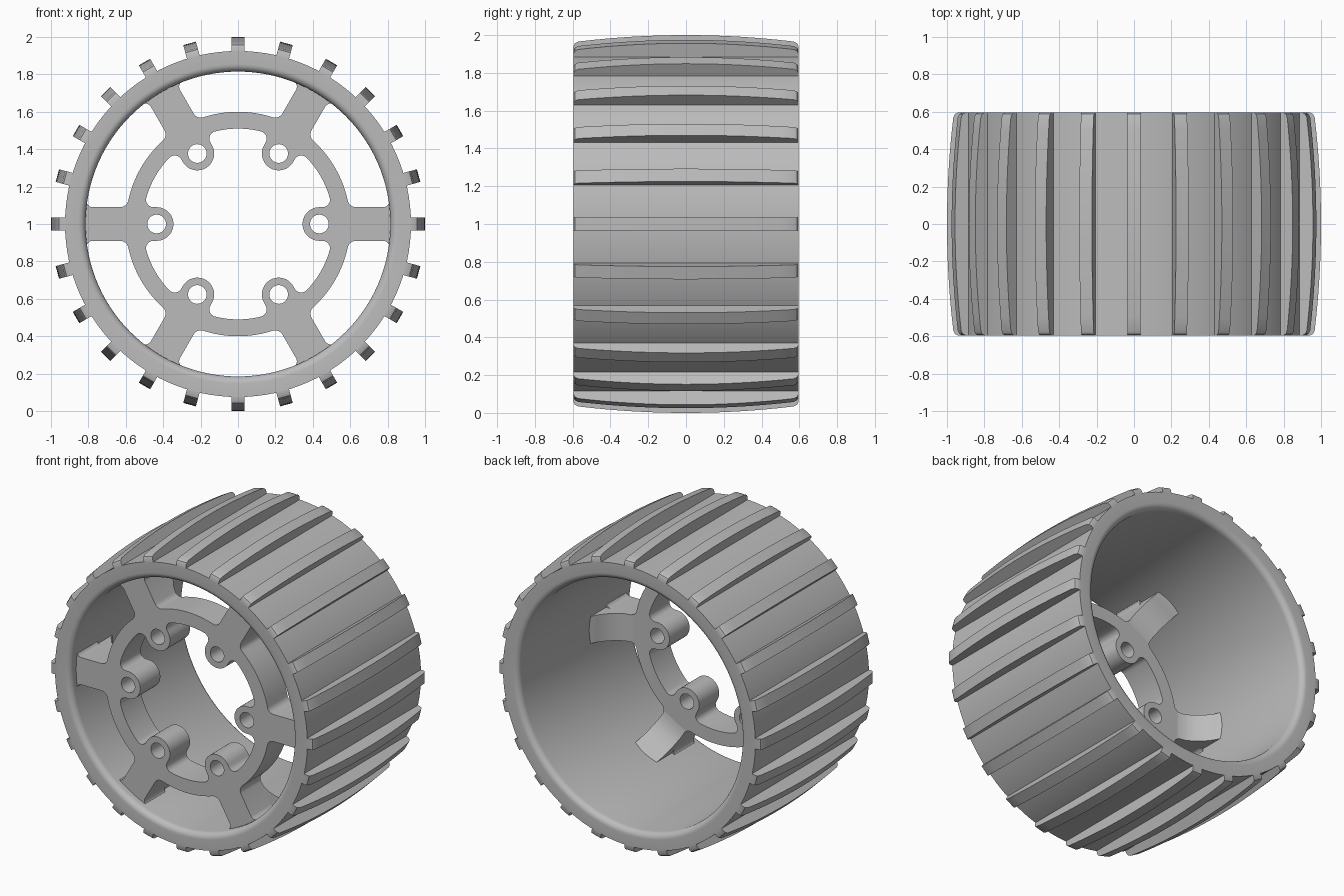
import bpy, bmesh, math
from mathutils import Matrix, Vector

cube = bpy.data.objects.get("Cube")
if cube:
    bpy.data.objects.remove(cube, do_unlink=True)

CENTRE = Vector((0, 0, 1))
HALF_W = 0.595            # half width of the wheel along y
R_OUT, R_IN = 0.925, 0.815
HUB_FRONT, HUB_BACK = -0.53, -0.32
H = 0.09                  # half width of spokes, radius of bosses

grey = bpy.data.materials.new("plain_grey")
grey.use_nodes = True
grey.diffuse_color = (0.5, 0.5, 0.5, 1)
grey.node_tree.nodes["Principled BSDF"].inputs["Base Color"].default_value = (0.5, 0.5, 0.5, 1)


def finish(obj, angle=35):
    """Apply the material and smooth shading with sharp edges."""
    obj.data.materials.clear()
    obj.data.materials.append(grey)
    bpy.ops.object.select_all(action='DESELECT')
    obj.select_set(True)
    bpy.context.view_layer.objects.active = obj
    bpy.ops.object.shade_smooth_by_angle(angle=math.radians(angle))


def mesh_object(name, bm):
    bmesh.ops.recalc_face_normals(bm, faces=bm.faces)
    mesh = bpy.data.meshes.new(name)
    bm.to_mesh(mesh)
    bm.free()
    obj = bpy.data.objects.new(name, mesh)
    bpy.context.collection.objects.link(obj)
    finish(obj)
    return obj


def arc(cx, cy, r, a0, a1, n=8):
    """Points on an arc, angles in degrees."""
    angles = [math.radians(a0 + (a1 - a0) * i / n) for i in range(n + 1)]
    return [(cx + r * math.cos(a), cy + r * math.sin(a)) for a in angles]


def turn(points, deg):
    c, s = math.cos(math.radians(deg)), math.sin(math.radians(deg))
    return [(x * c - y * s, x * s + y * c) for x, y in points]


def radial_bars(name, profile, half, count):
    """Extrude an (r, y) profile sideways and repeat it around the axle."""
    bm = bmesh.new()
    for k in range(count):
        rot = Matrix.Rotation(2 * math.pi * k / count, 3, 'Y')
        sides = [[bm.verts.new(rot @ Vector((r, y, t)) + CENTRE) for r, y in profile]
                 for t in (-half, half)]
        bm.faces.new(sides[0])
        bm.faces.new(sides[1][::-1])
        n = len(profile)
        for i in range(n):
            j = (i + 1) % n
            bm.faces.new((sides[0][j], sides[0][i], sides[1][i], sides[1][j]))
    return mesh_object(name, bm)


# Rim: revolved band with rounded inner lips at both ends
lip = arc(R_IN + 0.04, -HALF_W + 0.04, 0.04, 180, 270, 6)
rim_profile = ([(R_OUT, HALF_W), (R_OUT, -HALF_W)] + lip[::-1]
               + [(r, -y) for r, y in lip])
SEG = 120
bm = bmesh.new()
rings = []
for k in range(SEG):
    rot = Matrix.Rotation(2 * math.pi * k / SEG, 3, 'Y')
    rings.append([bm.verts.new(rot @ Vector((r, y, 0)) + CENTRE) for r, y in rim_profile])
for k in range(SEG):
    a, b = rings[k], rings[(k + 1) % SEG]
    for i in range(len(a)):
        j = (i + 1) % len(a)
        bm.faces.new((a[i], a[j], b[j], b[i]))
mesh_object("rim", bm)

# Treads: crowned bars with rounded ends
crown = [(1.0 - 0.034 * (y / 0.57) ** 2, y) for y in [0.57 * i / 8 for i in range(-8, 9)]]
end = [(0.91, HALF_W), (0.943, HALF_W), (0.957, 0.588)]
tread_profile = [(r, -y) for r, y in end] + crown + end[::-1]
radial_bars("treads", tread_profile, 0.035, 24)

# Hub plate: inner opening that runs around the six bosses
BOSS_R, RING_IN, RING_OUT, F = 0.435, 0.51, 0.60, 0.04
phi = math.degrees(math.asin((H + F) / (RING_IN - F)))
xf = math.sqrt((RING_IN - F) ** 2 - (H + F) ** 2)
lobe = (arc(xf, -H - F, F, -phi, 90) + arc(BOSS_R, 0, H, -90, -270, 20)
        + arc(xf, H + F, F, -90, phi) + arc(0, 0, RING_IN, phi, 60 - phi, 12)[1:-1])
opening = [p for k in range(6) for p in turn(lobe, 60 * k)]

# Hub plate: window between two spokes, with rounded corners
R_WIN, F1, F2 = R_IN + 0.006, 0.045, 0.035
p1 = math.degrees(math.asin((H + F1) / (RING_OUT + F1)))
p2 = math.degrees(math.asin((H + F2) / (R_WIN - F2)))
x1 = math.sqrt((RING_OUT + F1) ** 2 - (H + F1) ** 2)
x2 = math.sqrt((R_WIN - F2) ** 2 - (H + F2) ** 2)
corner = arc(x1, H + F1, F1, 180 + p1, 270) + arc(x2, H + F2, F2, -90, p2)
mirrored = turn([(x, -y) for x, y in corner[::-1]], 60)
window = (corner + arc(0, 0, R_WIN, p2, 60 - p2, 16)[1:-1] + mirrored
          + arc(0, 0, RING_OUT, 60 - p1, p1, 12)[1:-1])

loops = [arc(0, 0, 0.86, 0, 360, 120)[:-1], opening]
loops += [turn(window, 60 * k) for k in range(6)]
loops += [turn(arc(BOSS_R, 0, 0.05, 0, 360, 28)[:-1], 60 * k) for k in range(6)]

curve = bpy.data.curves.new("hub", 'CURVE')
curve.dimensions = '2D'
curve.fill_mode = 'BOTH'
curve.extrude = (HUB_BACK - HUB_FRONT) / 2
for pts in loops:
    spline = curve.splines.new('POLY')
    spline.points.add(len(pts) - 1)
    for point, (x, y) in zip(spline.points, pts):
        point.co = (x, y, 0, 1)
    spline.use_cyclic_u = True
hub = bpy.data.objects.new("hub_with_spokes", curve)
bpy.context.collection.objects.link(hub)
hub.location = (0, (HUB_FRONT + HUB_BACK) / 2, 1)
hub.rotation_euler = (math.pi / 2, 0, 0)
bpy.ops.object.select_all(action='DESELECT')
hub.select_set(True)
bpy.context.view_layer.objects.active = hub
bpy.ops.object.convert(target='MESH')
hub = bpy.context.view_layer.objects.active
bm = bmesh.new()
bm.from_mesh(hub.data)
bmesh.ops.remove_doubles(bm, verts=bm.verts, dist=0.0002)
bmesh.ops.recalc_face_normals(bm, faces=bm.faces)
bm.to_mesh(hub.data)
bm.free()
finish(hub)

# Gussets: concave braces behind the spokes, running into the rim
gusset = [(0.61, HUB_BACK - 0.01), (0.61, HUB_BACK), (0.66, -0.312), (0.71, -0.285),
          (0.755, -0.245), (0.79, -0.20), (0.815, -0.15), (0.84, -0.13),
          (0.84, HUB_BACK - 0.01)]
radial_bars("spoke_gussets", gusset, H, 6)
